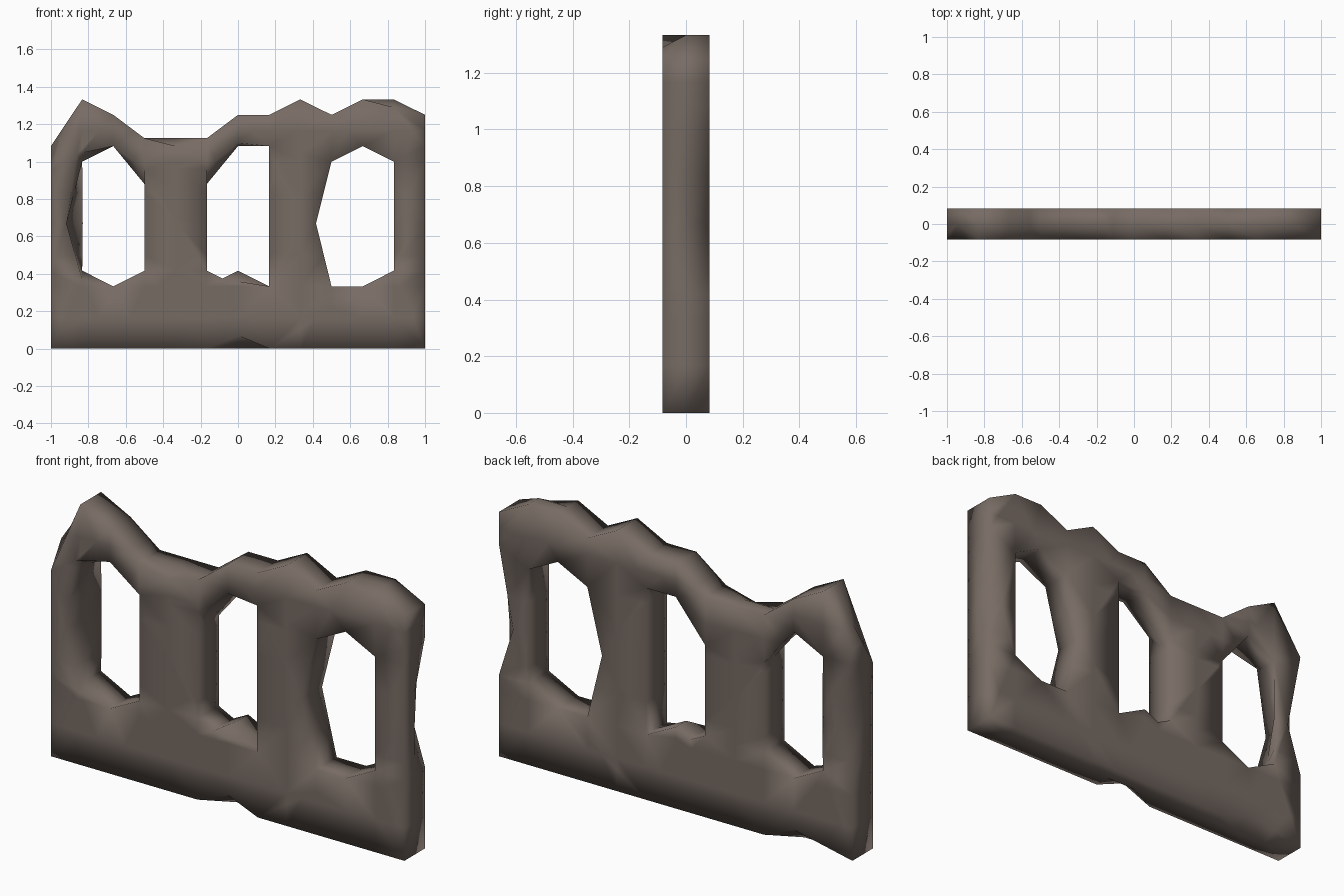
import bpy, bmesh

if "Cube" in bpy.data.objects:
    bpy.data.objects.remove(bpy.data.objects["Cube"])

D = 1 / 12  # half thickness

# ruined outline and three window openings (x, z)
outline = [(-1, 0), (-.67, 0), (-.5, 0), (-.17, 0), (0, 0), (.17, 0), (1, 0), (1, .417), (1, .67), (1, 1.083),
           (1, 1.25), (.833, 1.333), (.667, 1.333), (.5, 1.25), (.333, 1.333), (.167, 1.25),
           (0, 1.25), (-.167, 1.125), (-.333, 1.125), (-.5, 1.125), (-.667, 1.25),
           (-.833, 1.333), (-1, 1.083), (-1, .67), (-1, .417)]
left_window = [(-.917, .67), (-.833, 1), (-.667, 1.083), (-.5, .88), (-.5, .417),
               (-.667, .333), (-.833, .417)]
mid_window = [(-.167, .417), (-.083, .375), (0, .417), (.167, .333), (.167, 1.083),
              (0, 1.083), (-.167, .88)]
right_window = [(.417, .67), (.5, 1), (.667, 1.083), (.833, 1), (.833, .417),
                (.667, .333), (.5, .333)]

# chipped corners that differ on the front and back faces
front_chips = {(-.333, 1.125): (-.333, 1.083), (-.833, 1): (-.86, 1.04), (-.5, .88): (-.5, .96),
               (-.833, .417): (-.833, .37), (-.167, .88): (-.167, .96), (0, 1.083): (0, 1.1),
               (0, .417): (0, .36), (.833, 1.333): (.833, 1.29), (-1, 1.083): (-1, .95),
               (0, 0): (0, .07)}
back_chips = {(1, .67): (.92, .67), (-1, .67): (-.92, .67), (-.917, .67): (-.83, .67),
              (-.67, 0): (-.67, .07)}

bm = bmesh.new()
caps = {0: [], 2: []}
for loop in (outline, left_window, mid_window, right_window):
    rings = []
    for y, chips in ((-D, front_chips), (0, {}), (D, back_chips)):
        rings.append([bm.verts.new((q[0], y, q[1])) for q in (chips.get(p, p) for p in loop)])
    n = len(loop)
    for a, b in zip(rings, rings[1:]):
        for i in range(n):
            j = (i + 1) % n
            bm.faces.new((a[i], a[j], b[j], b[i]))
    for k in caps:
        for i in range(n):
            caps[k].append(bm.edges.get((rings[k][i], rings[k][(i + 1) % n])))

# front and back faces with the openings left out
for k in caps:
    bmesh.ops.triangle_fill(bm, use_beauty=True, use_dissolve=False, edges=caps[k])

# regular grid of cuts for even smooth shading
for i in range(-5, 8):
    for co, no in (((i / 6, 0, 0), (1, 0, 0)), ((0, 0, i / 6), (0, 0, 1))):
        bmesh.ops.bisect_plane(bm, geom=bm.verts[:] + bm.edges[:] + bm.faces[:],
                               dist=.004, plane_co=co, plane_no=no)
bmesh.ops.remove_doubles(bm, verts=bm.verts[:], dist=.002)
bmesh.ops.recalc_face_normals(bm, faces=bm.faces[:])
for f in bm.faces:
    f.smooth = True

me = bpy.data.meshes.new("ruined_wall")
bm.to_mesh(me)
bm.free()
mat = bpy.data.materials.new("brown grey stone")
mat.diffuse_color = (.185, .148, .127, 1)
mat.use_nodes = True
mat.node_tree.nodes["Principled BSDF"].inputs["Base Color"].default_value = mat.diffuse_color
me.materials.append(mat)
ob = bpy.data.objects.new("ruined_wall", me)
bpy.context.collection.objects.link(ob)
